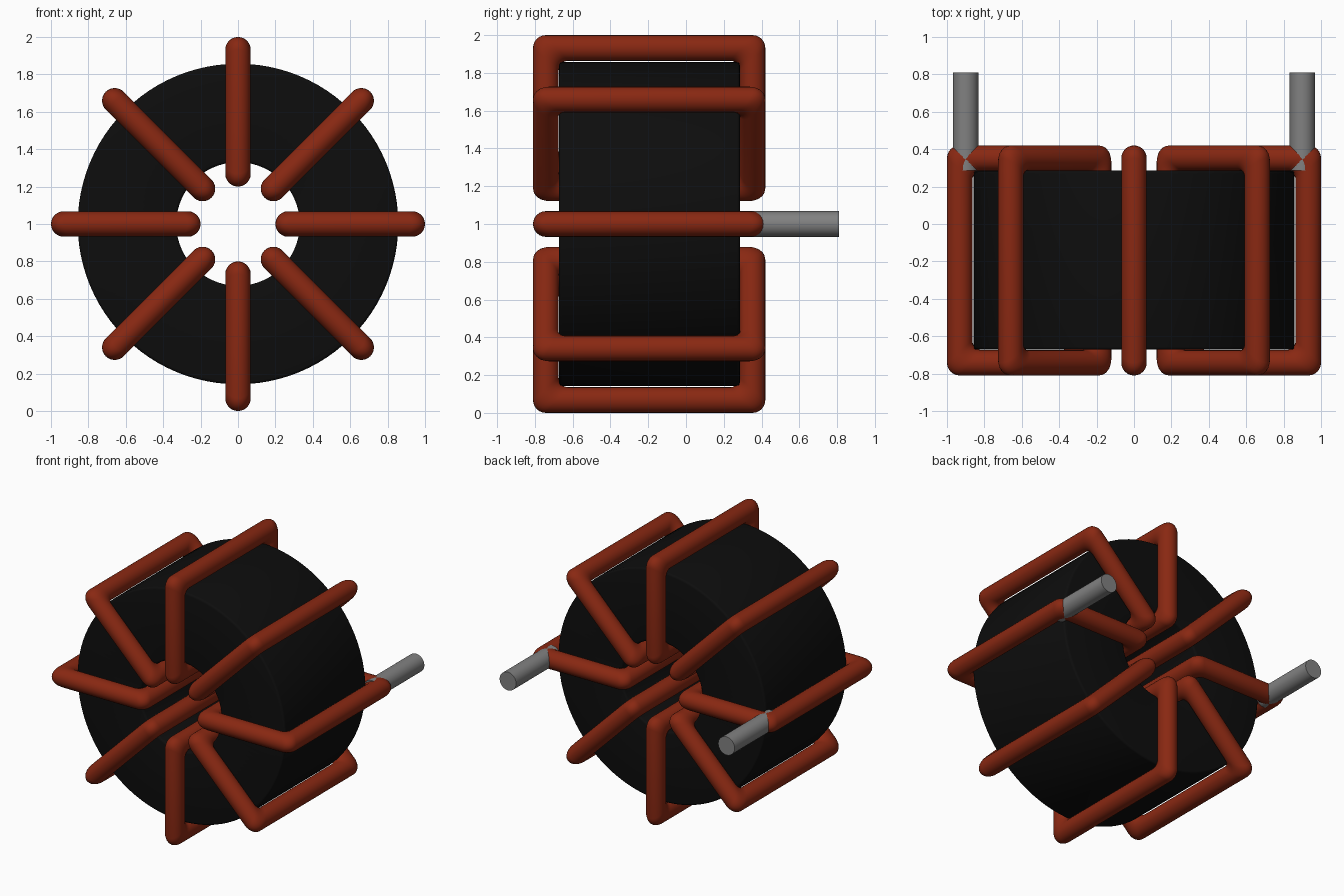
import bpy, bmesh, math
from mathutils import Vector

cube = bpy.data.objects.get("Cube")
if cube:
    bpy.data.objects.remove(cube, do_unlink=True)

CENTRE_Z = 1.0
WIRE_R = 0.068                       # wire radius
R_IN, R_OUT = 0.268, 0.932           # winding centreline, radial limits
Y_FRONT, Y_BACK = -0.742, 0.352      # winding centreline, depth limits


def material(name, rgb, roughness):
    m = bpy.data.materials.new(name)
    m.use_nodes = True
    m.diffuse_color = (*rgb, 1)
    bsdf = m.node_tree.nodes["Principled BSDF"]
    bsdf.inputs["Base Color"].default_value = (*rgb, 1)
    bsdf.inputs["Roughness"].default_value = roughness
    return m


COPPER = material("copper_red", (0.25, 0.021, 0.006), 0.5)
BLACK = material("core_black", (0.004, 0.004, 0.004), 0.5)
GREY = material("lead_grey", (0.22, 0.22, 0.22), 0.5)


def smooth(obj, angle):
    bpy.ops.object.select_all(action='DESELECT')
    obj.select_set(True)
    bpy.context.view_layer.objects.active = obj
    bpy.ops.object.shade_smooth_by_angle(angle=math.radians(angle))


def closed_loft(name, rings, mat, angle):
    """Skin a closed sequence of closed rings."""
    bm = bmesh.new()
    rows = [[bm.verts.new(p) for p in ring] for ring in rings]
    n = len(rows[0])
    for i, a in enumerate(rows):
        b = rows[(i + 1) % len(rows)]
        for j in range(n):
            k = (j + 1) % n
            bm.faces.new((a[j], a[k], b[k], b[j]))
    bmesh.ops.recalc_face_normals(bm, faces=bm.faces)
    mesh = bpy.data.meshes.new(name)
    bm.to_mesh(mesh)
    bm.free()
    mesh.materials.append(mat)
    obj = bpy.data.objects.new(name, mesh)
    bpy.context.collection.objects.link(obj)
    obj.location.z = CENTRE_Z
    smooth(obj, angle)
    return obj


def rounded_corners(x0, x1, y0, y1, steps):
    """Yield corner point, outward signs and sweep angle around a rectangle."""
    corners = ((x1, y1, 1, 1), (x0, y1, -1, 1), (x0, y0, -1, -1), (x1, y0, 1, -1))
    for q, (x, y, sx, sy) in enumerate(corners):
        for s in range(steps + 1):
            a = math.pi / 2 * (q + s / steps)
            yield Vector((x, y, 0)), Vector((sx, sy, 0)), Vector((math.cos(a), math.sin(a), 0))


# Core: lathed rectangle with softened edges
BEVEL = 0.015
profile = [c - BEVEL * s + BEVEL * d
           for c, s, d in rounded_corners(0.33, 0.857, -0.672, 0.285, 3)]
SEG = 96
closed_loft("toroid_core",
            [[(p.x * math.cos(t), p.y, p.x * math.sin(t)) for p in profile]
             for t in (2 * math.pi * i / SEG for i in range(SEG))], BLACK, 40)

# Winding: rectangular wire loop, round outer corners and filleted inner corners
FILLET = 0.05
SIDES = 24
loop_rings = []
for c, s, d in rounded_corners(R_IN, R_OUT, Y_FRONT, Y_BACK, 6):
    outer = c + WIRE_R * d
    inner = c - (WIRE_R + FILLET) * s + FILLET * d
    mid, half = (outer + inner) / 2, (outer - inner) / 2
    loop_rings.append([mid + half * math.cos(a) + Vector((0, 0, WIRE_R * math.sin(a)))
                       for a in (2 * math.pi * j / SIDES for j in range(SIDES))])

# Eight windings spread around the core
for i in range(8):
    turn = closed_loft(f"wire_winding_{i + 1}", loop_rings, COPPER, 50)
    turn.rotation_euler.y = math.radians(45 * i)

# Two terminal leads pointing backward
LEAD_START, LEAD_END = 0.287, 0.81
for side, x in (("left", 0.9), ("right", -0.9)):
    bpy.ops.mesh.primitive_cylinder_add(
        vertices=32, radius=WIRE_R, depth=LEAD_END - LEAD_START,
        location=(x, (LEAD_START + LEAD_END) / 2, CENTRE_Z),
        rotation=(math.pi / 2, 0, 0))
    lead = bpy.context.object
    lead.name = f"terminal_lead_{side}"
    lead.data.materials.append(GREY)
    smooth(lead, 40)
